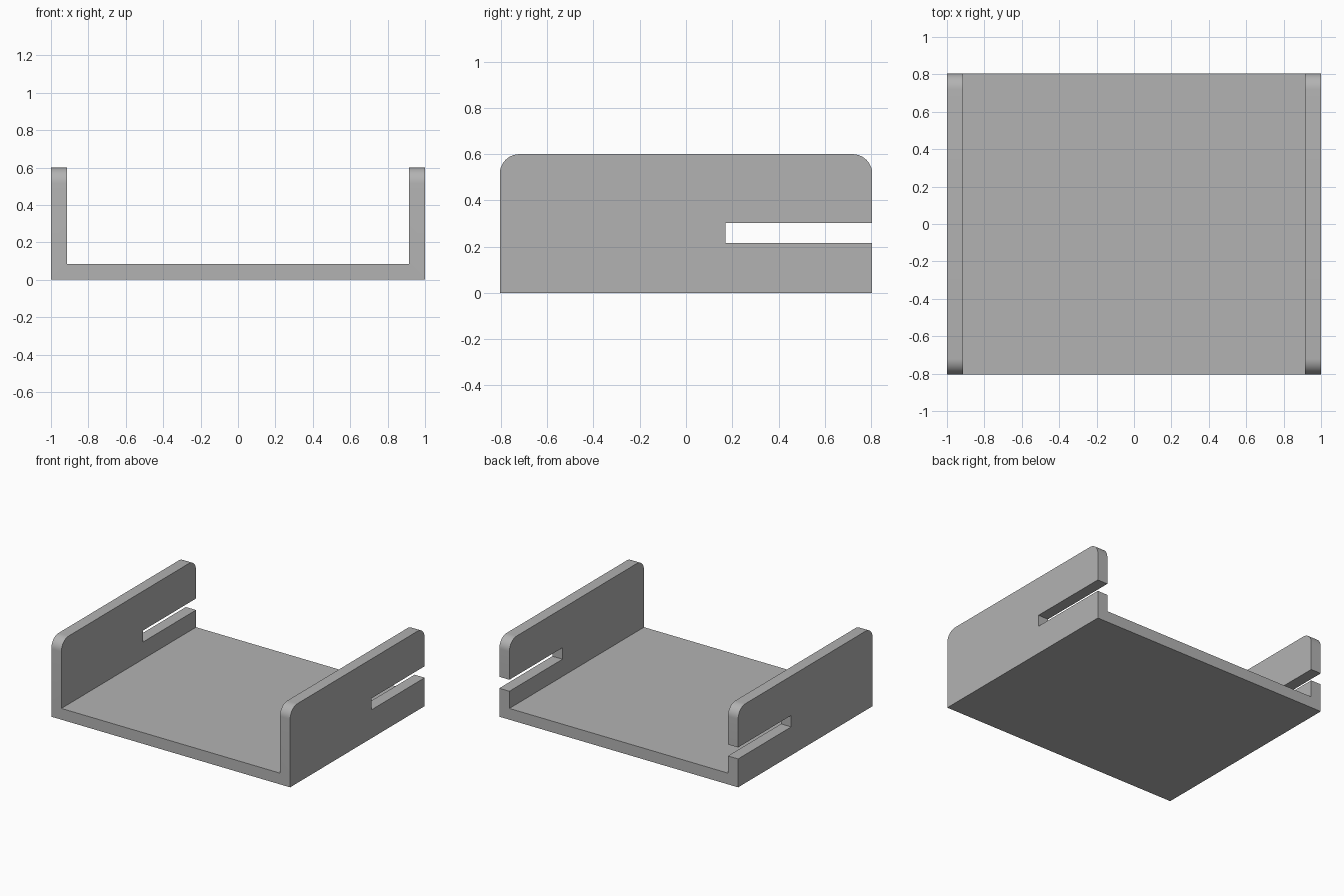
import bpy
import bmesh
from mathutils import Vector

cube = bpy.data.objects.get("Cube")
if cube:
    bpy.data.objects.remove(cube, do_unlink=True)

HALF_X, HALF_Y, HEIGHT = 1.0, 0.805, 0.6
WALL, RADIUS = 0.085, 0.085
SLOT_START, SLOT_LOW, SLOT_HIGH = 0.17, 0.215, 0.302

grey = bpy.data.materials.new("light grey")
grey.use_nodes = True
colour = (0.45, 0.45, 0.45, 1)
grey.diffuse_color = colour
grey.node_tree.nodes["Principled BSDF"].inputs["Base Color"].default_value = colour


def add_object(name, bm):
    bmesh.ops.recalc_face_normals(bm, faces=bm.faces)
    mesh = bpy.data.meshes.new(name)
    bm.to_mesh(mesh)
    bm.free()
    mesh.materials.append(grey)
    obj = bpy.data.objects.new(name, mesh)
    bpy.context.collection.objects.link(obj)
    return obj


# U-shaped tray: half a cross-section, mirrored, then extruded front to back
inner = HALF_X - WALL
half = [(HALF_X, 0), (HALF_X, HEIGHT), (inner, HEIGHT), (inner, WALL)]
profile = half + [(-x, z) for x, z in reversed(half)]
bm = bmesh.new()
face = bm.faces.new([bm.verts.new((x, -HALF_Y, z)) for x, z in profile])
grown = bmesh.ops.extrude_face_region(bm, geom=[face])
moved = [v for v in grown["geom"] if isinstance(v, bmesh.types.BMVert)]
bmesh.ops.translate(bm, verts=moved, vec=Vector((0, 2 * HALF_Y, 0)))

# Rounded upper corners of both side walls
corners = [e for e in bm.edges
           if all(v.co.z > HEIGHT - 0.01 for v in e.verts)
           and abs(e.verts[0].co.y - e.verts[1].co.y) < 0.01]
bmesh.ops.bevel(bm, geom=corners, offset=RADIUS, segments=10,
                profile=0.5, affect='EDGES')
tray = add_object("tray", bm)

# Slot through both side walls, open at the back
bm = bmesh.new()
bmesh.ops.create_cube(bm, size=1)
slot_end = HALF_Y + 0.2
bmesh.ops.scale(bm, verts=bm.verts, vec=(
    2 * HALF_X + 0.4, slot_end - SLOT_START, SLOT_HIGH - SLOT_LOW))
bmesh.ops.translate(bm, verts=bm.verts, vec=(
    0, (slot_end + SLOT_START) / 2, (SLOT_HIGH + SLOT_LOW) / 2))
cutter = add_object("slot_cutter", bm)
cutter.hide_render = True

cut = tray.modifiers.new("slots", 'BOOLEAN')
cut.operation = 'DIFFERENCE'
cut.solver = 'EXACT'
cut.object = cutter

# Apply the cut and shade only the rounded corners smooth
bpy.ops.object.select_all(action='DESELECT')
tray.select_set(True)
bpy.context.view_layer.objects.active = tray
bpy.ops.object.modifier_apply(modifier=cut.name)
bpy.data.objects.remove(cutter, do_unlink=True)
bpy.ops.object.shade_smooth_by_angle(angle=0.5)
